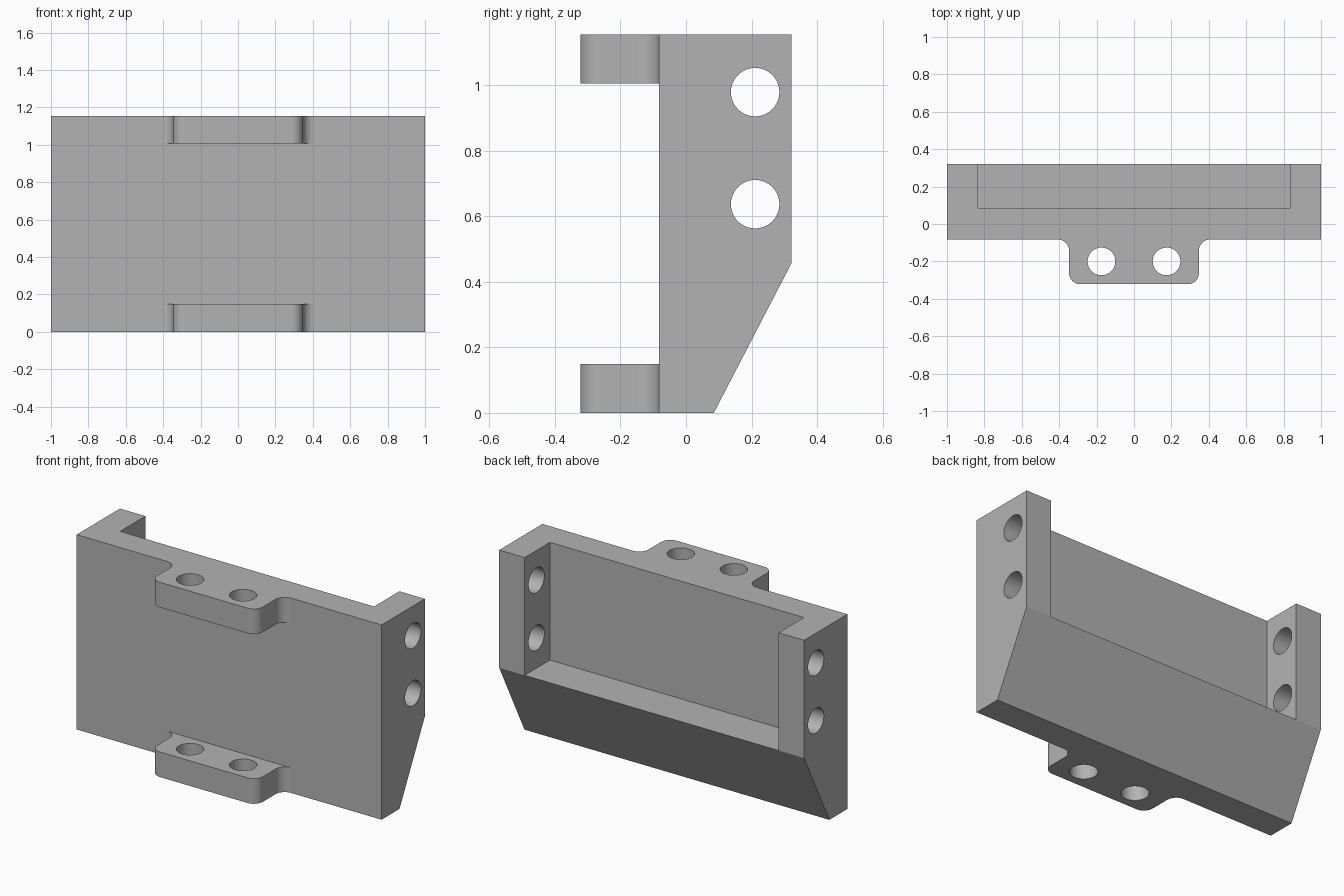
import bpy, bmesh
from math import sin, cos, pi, radians
from mathutils import Vector

if "Cube" in bpy.data.objects:
    bpy.data.objects.remove(bpy.data.objects["Cube"], do_unlink=True)

FRONT, BACK, TIP = -0.083, 0.322, -0.322
HEIGHT, LEDGE, WALL = 1.155, 0.457, 0.085
TAB_X, TAB_H, R, HOLE_R = 0.347, 0.149, 0.06, 0.074

grey = bpy.data.materials.new("plain_grey")
grey.use_nodes = True
grey.diffuse_color = (0.45, 0.45, 0.45, 1)
grey.node_tree.nodes["Principled BSDF"].inputs["Base Color"].default_value = grey.diffuse_color


def prism(name, points, offset):
    """Extrude a closed outline of 3D points along an offset."""
    bm = bmesh.new()
    face = bm.faces.new([bm.verts.new(p) for p in points])
    new = bmesh.ops.extrude_face_region(bm, geom=[face], use_keep_orig=True)["geom"]
    bmesh.ops.translate(bm, vec=offset, verts=[v for v in new if isinstance(v, bmesh.types.BMVert)])
    bmesh.ops.recalc_face_normals(bm, faces=bm.faces)
    mesh = bpy.data.meshes.new(name)
    bm.to_mesh(mesh)
    bm.free()
    mesh.materials.append(grey)
    obj = bpy.data.objects.new(name, mesh)
    bpy.context.collection.objects.link(obj)
    return obj


def combine(target, tool, operation):
    """Apply a boolean and discard the tool."""
    mod = target.modifiers.new(operation, 'BOOLEAN')
    mod.operation, mod.solver, mod.object = operation, 'EXACT', tool
    bpy.context.view_layer.objects.active = target
    bpy.ops.object.modifier_apply(modifier=mod.name)
    bpy.data.objects.remove(tool, do_unlink=True)


def arc(cx, cy, start, end, steps=10):
    angles = [radians(start + (end - start) * i / steps) for i in range(steps + 1)]
    return [(cx + R * cos(a), cy + R * sin(a)) for a in angles]


def circle(steps=40):
    return [(HOLE_R * cos(2 * pi * i / steps), HOLE_R * sin(2 * pi * i / steps)) for i in range(steps)]


# Main body: side profile with a sloped lower back
profile = [(FRONT, 0), (WALL, 0), (BACK, LEDGE), (BACK, HEIGHT), (FRONT, HEIGHT)]
body = prism("bracket_body", [(-1, y, z) for y, z in profile], Vector((2, 0, 0)))

# Pocket open at the back and top, leaving two end posts
pocket = [(-0.833, WALL), (0.833, WALL), (0.833, 0.5), (-0.833, 0.5)]
combine(body, prism("pocket_cutter", [(x, y, LEDGE) for x, y in pocket], Vector((0, 0, 1))), 'DIFFERENCE')

# Mounting tabs with rounded corners and filleted roots
half = [(TAB_X + R, FRONT + 0.04)]
half += arc(TAB_X + R, FRONT - R, 90, 180)
half += arc(TAB_X - R, TIP + R, 0, -90)
outline = half + [(-x, y) for x, y in reversed(half)]
for name, z in (("lower_tab", 0), ("upper_tab", HEIGHT - TAB_H)):
    tab = prism(name, [(x, y, z) for x, y in outline], Vector((0, 0, TAB_H)))
    combine(body, tab, 'UNION')

# Vertical holes through the tabs
for x in (-0.174, 0.174):
    points = [(x + u, -0.2 + v, -0.1) for u, v in circle()]
    combine(body, prism("tab_hole", points, Vector((0, 0, 1.4))), 'DIFFERENCE')

# Cross holes through the end posts
for z in (0.637, 0.979):
    points = [(-1.1, 0.211 + u, z + v) for u, v in circle()]
    combine(body, prism("post_hole", points, Vector((2.2, 0, 0))), 'DIFFERENCE')

# Smooth the curved strips, keep the broad faces flat
bpy.ops.object.select_all(action='DESELECT')
body.select_set(True)
bpy.context.view_layer.objects.active = body
bpy.ops.object.shade_smooth_by_angle(angle=radians(30))
for poly in body.data.polygons:
    poly.use_smooth = poly.area < 0.008
    poly.material_index = 0
